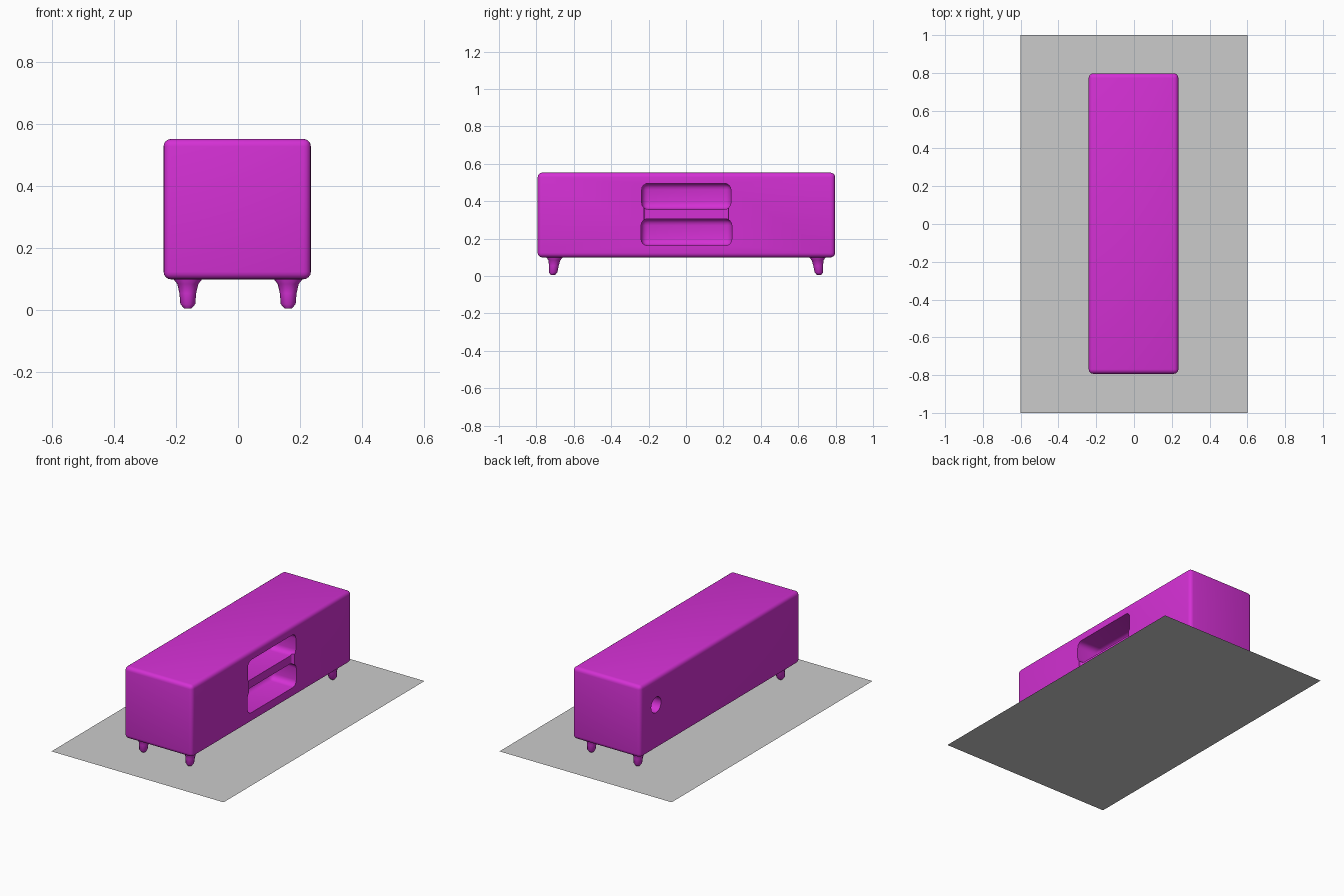
import bpy, bmesh, math
from mathutils import Matrix, Vector

if "Cube" in bpy.data.objects:
    bpy.data.objects.remove(bpy.data.objects["Cube"])

magenta = bpy.data.materials.new("magenta")
magenta.diffuse_color = (0.66, 0.03, 0.66, 1)
magenta.use_nodes = True
magenta.node_tree.nodes["Principled BSDF"].inputs["Base Color"].default_value = magenta.diffuse_color


def finish(name, bm, mat=None):
    bmesh.ops.recalc_face_normals(bm, faces=bm.faces)
    me = bpy.data.meshes.new(name)
    bm.to_mesh(me)
    bm.free()
    ob = bpy.data.objects.new(name, me)
    bpy.context.collection.objects.link(ob)
    if mat:
        me.materials.append(mat)
    return ob


def activate(ob):
    bpy.ops.object.select_all(action='DESELECT')
    ob.select_set(True)
    bpy.context.view_layer.objects.active = ob


def rounded_box(name, lo, hi, r, seg=4, mat=None):
    lo, hi = Vector(lo), Vector(hi)
    bm = bmesh.new()
    bmesh.ops.create_cube(bm, size=1)
    for v in bm.verts:
        v.co = (lo + hi) / 2 + Vector(a * b for a, b in zip(v.co, hi - lo))
    bmesh.ops.bevel(bm, geom=bm.edges[:], offset=r, segments=seg,
                    profile=0.5, affect='EDGES')
    return finish(name, bm, mat)


# Floor sheet
bm = bmesh.new()
bmesh.ops.create_grid(bm, x_segments=1, y_segments=1, size=1,
                      matrix=Matrix.Diagonal((0.6, 1, 1, 1)))
floor = finish("floor_sheet", bm)

# Cabinet body with soft edges
body = rounded_box("cabinet_body", (-0.24, -0.793, 0.1), (0.235, 0.797, 0.553),
                   0.024, mat=magenta)

# Two open shelves, the set-back divider between them, and the rear cable hole
cutters = [
    rounded_box("upper_niche_cutter", (0.06, -0.237, 0.357), (0.4, 0.24, 0.496), 0.035),
    rounded_box("lower_niche_cutter", (0.06, -0.24, 0.163), (0.4, 0.245, 0.306), 0.035),
    rounded_box("divider_cutter", (0.215, -0.225, 0.27), (0.4, 0.228, 0.39), 0.01),
]
bm = bmesh.new()
bmesh.ops.create_cone(
    bm, cap_ends=True, segments=12, radius1=0.05, radius2=0.05, depth=0.14,
    matrix=Matrix.Translation((-0.25, 0.64, 0.38)) @ Matrix.Rotation(math.pi / 2, 4, 'Y'))
cutters.append(finish("cable_hole_cutter", bm))
for c in cutters:
    c.hide_render = True
    m = body.modifiers.new(c.name, 'BOOLEAN')
    m.operation, m.solver, m.object = 'DIFFERENCE', 'EXACT', c
activate(body)
for m in body.modifiers[:]:
    bpy.ops.object.modifier_apply(modifier=m.name)
for c in cutters:
    bpy.data.objects.remove(c)
bpy.ops.object.shade_smooth_by_angle(angle=math.radians(40))

# Four tapered feet that flare into the body: (height, radius)
PROFILE = [(0.006, 0.012), (0.02, 0.024), (0.055, 0.027),
           (0.085, 0.034), (0.105, 0.05), (0.125, 0.052)]


def foot(name, sx, sy):
    bm = bmesh.new()
    n, rings = 10, []
    for z, r in PROFILE:
        lean = 0.012 * (1 - z / 0.125)
        rings.append([bm.verts.new((sx * 0.162 + r * math.cos(2 * math.pi * i / n),
                                    sy * (0.7 + lean) + r * math.sin(2 * math.pi * i / n), z))
                      for i in range(n)])
    for a, b in zip(rings, rings[1:]):
        for i in range(n):
            j = (i + 1) % n
            bm.faces.new((a[i], a[j], b[j], b[i]))
    bm.faces.new(rings[0])
    bm.faces.new(rings[-1])
    activate(finish(name, bm, magenta))
    bpy.ops.object.shade_smooth_by_angle(angle=math.radians(50))


for sx, xn in ((-1, "left"), (1, "right")):
    for sy, yn in ((-1, "front"), (1, "back")):
        foot(f"{yn}_{xn}_foot", sx, sy)
